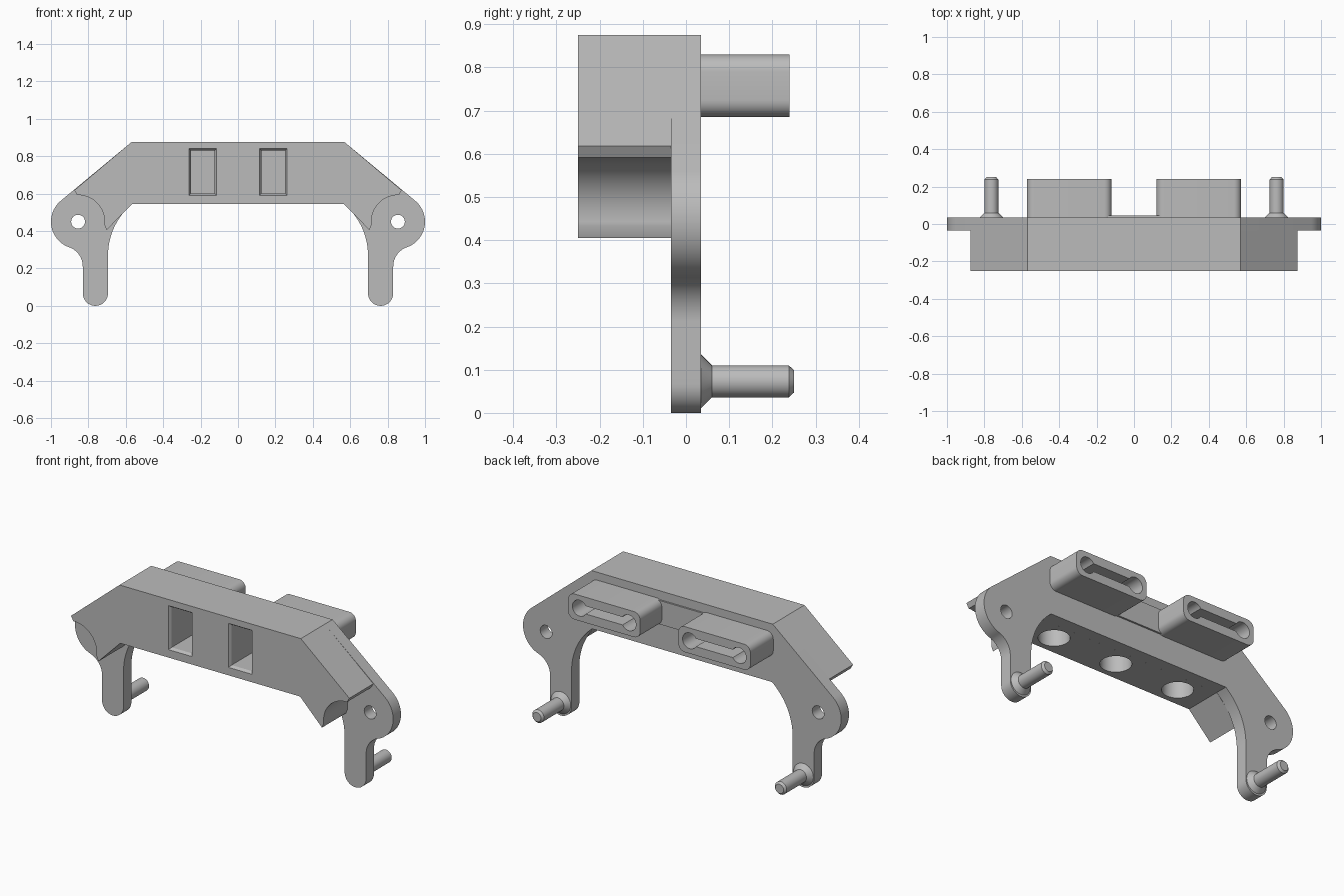
import bpy
import bmesh
from math import cos, sin, radians

cube = bpy.data.objects.get("Cube")
if cube:
    bpy.data.objects.remove(cube, do_unlink=True)

grey = bpy.data.materials.new("plain grey")
grey.use_nodes = True
grey.diffuse_color = (0.5, 0.5, 0.5, 1)
grey.node_tree.nodes["Principled BSDF"].inputs["Base Color"].default_value = (0.5, 0.5, 0.5, 1)


def arc(cx, cz, r, start, end, n=16):
    angles = [radians(start + (end - start) * i / n) for i in range(n + 1)]
    return [(cx + r * cos(a), cz + r * sin(a)) for a in angles]


def circle(cx, cz, r, n=32):
    return arc(cx, cz, r, 0, 360, n)[:-1]


def rectangle(x0, x1, z0, z1, r=0.0):
    if not r:
        return [(x0, z0), (x1, z0), (x1, z1), (x0, z1)]
    corners = [(x1 - r, z1 - r), (x0 + r, z1 - r), (x0 + r, z0 + r), (x1 - r, z0 + r)]
    return [p for i, (x, z) in enumerate(corners) for p in arc(x, z, r, 90 * i, 90 * i + 90, 8)]


def mirrored(half):
    return half + [(-x, z) for x, z in reversed(half)]


def loft(name, *sections):
    """Join (y, outline) sections front to back and cap both ends."""
    bm = bmesh.new()
    rings = [[bm.verts.new((x, y, z)) for x, z in outline] for y, outline in sections]
    n = len(rings[0])
    for a, b in zip(rings, rings[1:]):
        for i in range(n):
            j = (i + 1) % n
            bm.faces.new((a[i], a[j], b[j], b[i]))
    bm.faces.new(rings[0])
    bm.faces.new(rings[-1])
    bmesh.ops.recalc_face_normals(bm, faces=bm.faces)
    mesh = bpy.data.meshes.new(name)
    bm.to_mesh(mesh)
    bm.free()
    mesh.materials.append(grey)
    obj = bpy.data.objects.new(name, mesh)
    bpy.context.collection.objects.link(obj)
    return obj


def activate(obj):
    bpy.ops.object.select_all(action='DESELECT')
    obj.select_set(True)
    bpy.context.view_layer.objects.active = obj


def cut(obj, cutters):
    for cutter in cutters:
        activate(obj)
        mod = obj.modifiers.new("cut", 'BOOLEAN')
        mod.operation = 'DIFFERENCE'
        mod.solver = 'EXACT'
        mod.object = cutter
        bpy.ops.object.modifier_apply(modifier=mod.name)
        bpy.data.objects.remove(cutter, do_unlink=True)


def finish(obj):
    activate(obj)
    bpy.ops.object.shade_smooth_by_angle(angle=radians(30))


FRONT, PLATE_FRONT, PLATE_BACK = -0.25, -0.035, 0.035
EAR = (0.855, 0.45)

# Back plate with rounded ears and legs
half_plate = ([(0.57, 0.875)]
              + arc(*EAR, 0.145, 50, -70.5, 24)
              + arc(0.94, 0.21, 0.11, 109.5, 180)[1:]
              + arc(0.7625, 0.0675, 0.0675, 0, -180, 24)
              + arc(0.339, 0.27, 0.356, 0, 50.6))
outline = mirrored(half_plate)
plate = loft("back_plate", (PLATE_FRONT, outline), (PLATE_BACK, outline))
cut(plate, [loft("hole", (-0.1, circle(s * EAR[0], EAR[1], 0.037)),
                 (0.1, circle(s * EAR[0], EAR[1], 0.037))) for s in (1, -1)])
finish(plate)

# Front housing, scooped out around the ears
half_body = ([(0.57, 0.875), (0.875, 0.618)]
             + arc(*EAR, 0.142, 88, 187, 24)
             + [(0.703, 0.405), (0.565, 0.545)])
outline = mirrored(half_body)
body = loft("front_housing", (FRONT, outline), (PLATE_FRONT, outline))
cutters = []
for s in (1, -1):
    x0, x1 = sorted((s * 0.115, s * 0.262))
    wide = rectangle(x0, x1, 0.59, 0.84)
    narrow = rectangle(x0 + 0.01, x1 - 0.01, 0.60, 0.83)
    cutters.append(loft("window", (FRONT - 0.01, wide), (FRONT, wide),
                        (FRONT + 0.015, narrow), (0.0, narrow)))
# Round pockets in the underside
for x in (-0.4, 0, 0.4):
    bpy.ops.mesh.primitive_cylinder_add(vertices=32, radius=0.08, depth=0.2,
                                        location=(x, -0.14, 0.545))
    cutters.append(bpy.context.object)
cut(body, cutters)
finish(body)

# Rear sockets with a dumbbell-shaped slot
for side, s in (("left", 1), ("right", -1)):
    x0, x1 = sorted((s * 0.12, s * 0.573))
    shell = rectangle(x0, x1, 0.685, 0.83, 0.04)
    socket = loft(side + "_socket", (PLATE_BACK - 0.01, shell), (0.24, shell))
    mid, z = (x0 + x1) / 2, 0.7575
    slot = (arc(mid + 0.155, z, 0.045, -150, 150, 24)
            + arc(mid - 0.155, z, 0.045, 30, 330, 24))
    cut(socket, [loft("slot", (0.07, slot), (0.3, slot))])
    finish(socket)

    # Locating pin with a flared foot and chamfered tip
    rings = [(0.03, 0.0625), (PLATE_BACK, 0.0625), (0.06, 0.037), (0.238, 0.037), (0.25, 0.026)]
    pin = loft(side + "_pin", *[(y, circle(s * 0.7625, 0.073, r)) for y, r in rings])
    finish(pin)

# Thin strip joining the sockets
strip = rectangle(-0.14, 0.14, 0.69, 0.825)
loft("socket_bridge", (PLATE_BACK - 0.01, strip), (0.045, strip))
